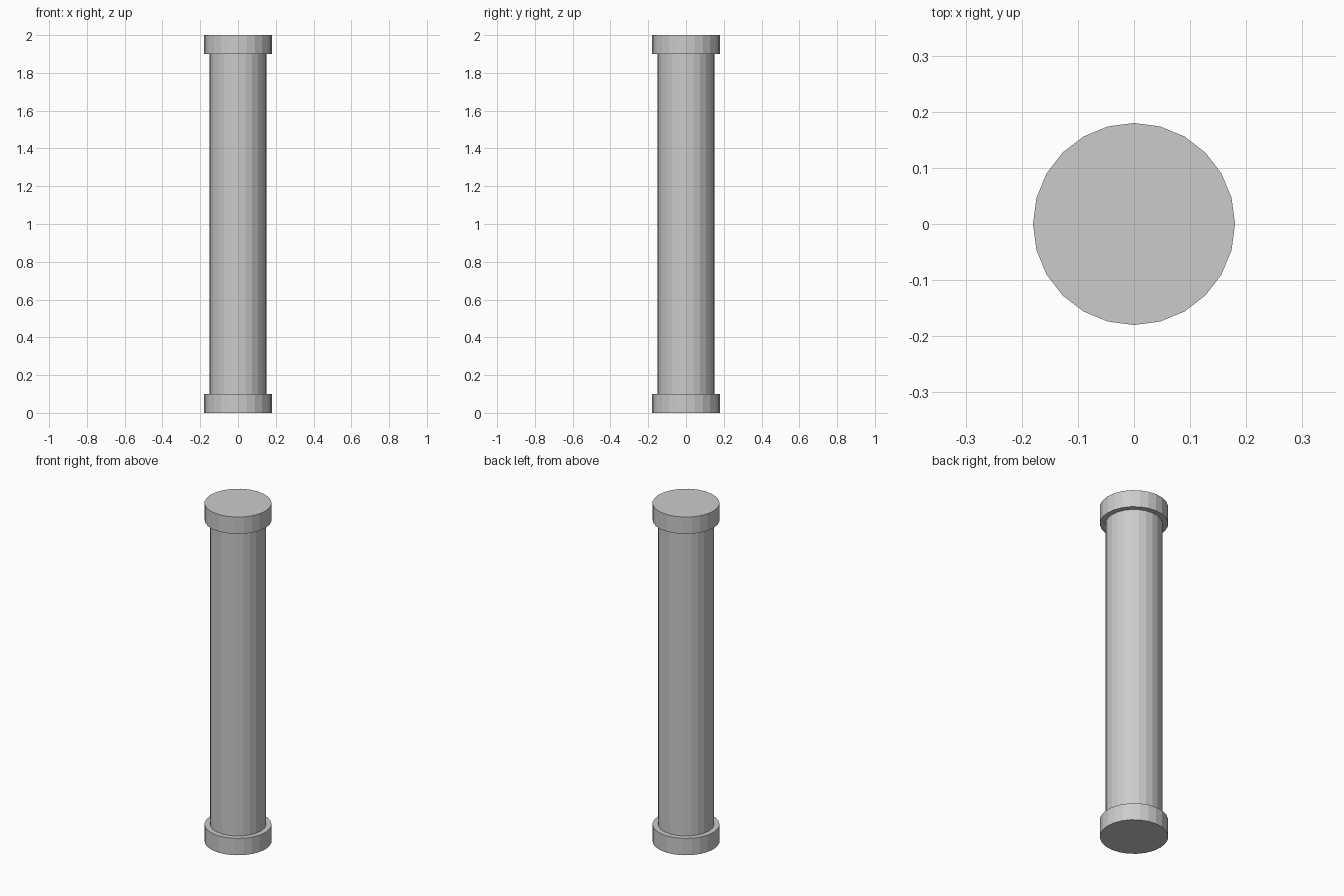
import bpy

if "Cube" in bpy.data.objects:
    bpy.data.objects.remove(bpy.data.objects["Cube"])

SIDES = 24


def cylinder(name, radius, z0, z1):
    bpy.ops.mesh.primitive_cylinder_add(
        vertices=SIDES, radius=radius, depth=z1 - z0,
        location=(0, 0, (z0 + z1) / 2))
    obj = bpy.context.object
    obj.name = name
    return obj


# Plain shaft between two wider discs
cylinder("column_shaft", 0.15, 0.1, 1.9)
cylinder("column_base", 0.18, 0.0, 0.1)
cylinder("column_capital", 0.18, 1.9, 2.0)
